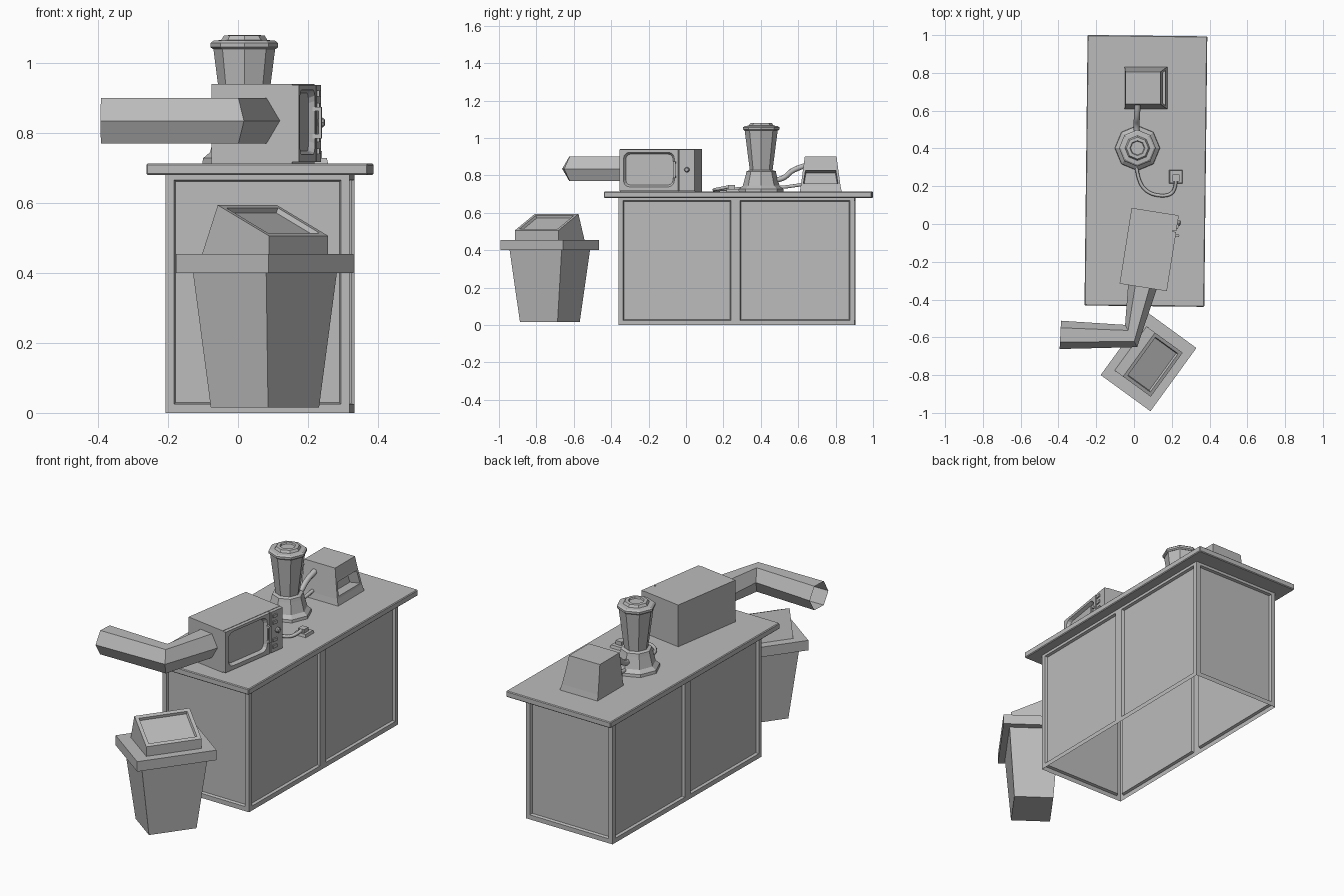
import bpy, bmesh, math
from mathutils import Matrix, Vector

if "Cube" in bpy.data.objects:
    bpy.data.objects.remove(bpy.data.objects["Cube"], do_unlink=True)

grey = bpy.data.materials.new("plain_grey")
grey.use_nodes = True
grey.diffuse_color = (0.5, 0.5, 0.5, 1)
grey.node_tree.nodes["Principled BSDF"].inputs["Base Color"].default_value = (0.5, 0.5, 0.5, 1)


def finish(name, bm, loc=(0, 0, 0), turn=0):
    bmesh.ops.recalc_face_normals(bm, faces=bm.faces)
    mesh = bpy.data.meshes.new(name)
    bm.to_mesh(mesh)
    bm.free()
    mesh.materials.append(grey)
    ob = bpy.data.objects.new(name, mesh)
    ob.location = loc
    ob.rotation_euler.z = math.radians(turn)
    bpy.context.collection.objects.link(ob)
    return ob


def loft(rings, caps=True):
    """Skin a list of equal-length point rings."""
    bm = bmesh.new()
    loops = [[bm.verts.new(p) for p in ring] for ring in rings]
    for a, b in zip(loops, loops[1:]):
        for i in range(len(a)):
            j = (i + 1) % len(a)
            bm.faces.new((a[i], a[j], b[j], b[i]))
    if caps:
        bm.faces.new(loops[0][::-1])
        bm.faces.new(loops[-1])
    return bm


def rect(x0, x1, y0, y1, z):
    return [(x0, y0, z), (x1, y0, z), (x1, y1, z), (x0, y1, z)]


def box(x0, x1, y0, y1, z0, z1):
    return loft([rect(x0, x1, y0, y1, z0), rect(x0, x1, y0, y1, z1)])


def lathe(profile, sides):
    return loft([[(r * math.cos(math.tau * i / sides), r * math.sin(math.tau * i / sides), z)
                  for i in range(sides)] for r, z in profile])


def recess(bm, faces, margin, lip, depth):
    """Sink a panel with a sloped edge into each face."""
    bmesh.ops.recalc_face_normals(bm, faces=bm.faces)
    if margin:
        bmesh.ops.inset_individual(bm, faces=faces, thickness=margin)
    bmesh.ops.inset_individual(bm, faces=faces, thickness=lip, depth=-depth)


def cable(name, points, radius):
    curve = bpy.data.curves.new(name, 'CURVE')
    curve.dimensions = '3D'
    curve.bevel_depth = radius
    curve.bevel_resolution = 1
    curve.resolution_u = 5
    spline = curve.splines.new('NURBS')
    spline.points.add(len(points) - 1)
    for p, co in zip(spline.points, points):
        p.co = (*co, 1)
    spline.order_u = 3
    spline.use_endpoint_u = True
    curve.materials.append(grey)
    ob = bpy.data.objects.new(name, curve)
    bpy.context.collection.objects.link(ob)


# Counter: open-bottomed cabinet with sunk panels, and a worktop
bm = box(-0.263, 0.263, -0.631, 0.631, 0, 0.69)
bmesh.ops.bisect_plane(bm, geom=bm.verts[:] + bm.edges[:] + bm.faces[:],
                       plane_co=(0, -0.005, 0), plane_no=(0, 1, 0))
bm.normal_update()
recess(bm, [f for f in bm.faces if abs(f.normal.z) < 0.5], 0.035, 0.006, 0.014)
floor = [f for f in bm.faces if f.calc_center_median().z < 0.001]
bmesh.ops.delete(bm, geom=floor, context='FACES')
finish("counter_cabinet", bm, (0.063, 0.273, 0), -0.65)

bm = box(-0.317, 0.317, -0.716, 0.716, 0.68, 0.713)
bmesh.ops.bevel(bm, geom=bm.edges[:], offset=0.004, segments=1, affect='EDGES')
finish("worktop", bm, (0.063, 0.281, 0), -0.65)

# Bin: tapered body, rim and wedge-shaped lid with a sunk flap
bin_at, bin_turn = (0.077, -0.728, 0), -36
finish("bin_body", loft([rect(-0.101, 0.101, -0.124, 0.124, 0.015),
                         rect(-0.13, 0.13, -0.173, 0.173, 0.41)]), bin_at, bin_turn)
finish("bin_rim", box(-0.163, 0.163, -0.207, 0.207, 0.4, 0.454), bin_at, bin_turn)
bm = box(-0.119, 0.119, -0.144, 0.144, 0.45, 0.506)
for v in bm.verts:
    if v.co.z > 0.5 and v.co.x < 0:
        v.co.x, v.co.z = -0.062, 0.594
bm.normal_update()
bmesh.ops.recalc_face_normals(bm, faces=bm.faces)
recess(bm, [max(bm.faces, key=lambda f: f.normal.z)], 0.026, 0.006, 0.014)
finish("bin_lid", bm, bin_at, bin_turn)

# Microwave: body, door with a rounded sunk window, controls
oven_at, oven_turn = (0.08, -0.135, 0), -9
finish("microwave_body", box(-0.126, 0.108, -0.203, 0.203, 0.713, 0.94), oven_at, oven_turn)
door = finish("microwave_door", box(0.1, 0.127, -0.203, 0.114, 0.717, 0.938), oven_at, oven_turn)


def rounded(x, half_y, half_z, r):
    pts = []
    for k in range(4):
        for s in range(4):
            a = math.radians(90 * k + 30 * s)
            sy = 1 if k in (0, 3) else -1
            sz = 1 if k < 2 else -1
            pts.append((x, -0.044 + sy * (half_y - r) + r * math.cos(a),
                        0.831 + sz * (half_z - r) + r * math.sin(a)))
    return pts


cutter = finish("window_cutter", loft([rounded(0.11, 0.128, 0.083, 0.028),
                                       rounded(0.135, 0.142, 0.097, 0.034)]), oven_at, oven_turn)
cutter.hide_render = True
cut = door.modifiers.new("window", 'BOOLEAN')
cut.object = cutter
cut.solver = 'EXACT'
bpy.context.view_layer.objects.active = door
bpy.ops.object.modifier_apply(modifier=cut.name)
bpy.data.objects.remove(cutter, do_unlink=True)

finish("control_panel", box(0.1, 0.127, 0.12, 0.203, 0.717, 0.938), oven_at, oven_turn)
for i, z in enumerate((0.74, 0.775, 0.87, 0.905)):
    finish(f"control_button_{i + 1}", box(0.12, 0.134, 0.13, 0.158, z, z + 0.016), oven_at, oven_turn)
bm = lathe([(0.014, 0), (0.014, 0.014), (0.009, 0.02)], 8)
bm.transform(Matrix.Translation((0.124, 0.163, 0.83)) @ Matrix.Rotation(math.pi / 2, 4, 'Y'))
finish("control_knob", bm, oven_at, oven_turn)
finish("door_handle", box(0.138, 0.146, 0.09, 0.102, 0.785, 0.875), oven_at, oven_turn)
for z in (0.785, 0.863):
    finish("handle_mount", box(0.12, 0.14, 0.09, 0.102, z, z + 0.012), oven_at, oven_turn)

# Bent six-sided vent pipe, open at the ends
rings = []
for x, y, ax, ay, half in ((0.045, -0.33, 0.99, -0.16, 0.077),
                           (-0.015, -0.593, 0.48, -0.88, 0.067),
                           (-0.39, -0.587, -0.05, -1, 0.075)):
    side = Vector((ax, ay, 0)).normalized() * half
    rings.append([Vector((x, y, 0.835)) + side * math.cos(k * math.pi / 3)
                  + Vector((0, 0, 0.075 * math.sin(k * math.pi / 3))) for k in range(6)])
finish("vent_pipe", loft(rings, caps=False))

# Food mixer: stepped base, tapered jar and lid, all eight-sided
mixer_at = (0.018, 0.402, 0)
finish("mixer_base", lathe([(0.12, 0.712), (0.118, 0.728), (0.098, 0.745), (0.082, 0.805),
                            (0.078, 0.822), (0.06, 0.828)], 8), mixer_at)
finish("mixer_jar", lathe([(0.06, 0.82), (0.089, 1.046)], 8), mixer_at)
finish("mixer_lid", lathe([(0.09, 1.04), (0.097, 1.046), (0.097, 1.057), (0.088, 1.064),
                           (0.066, 1.066), (0.058, 1.079), (0.04, 1.08), (0.036, 1.072)], 8), mixer_at)

# Dispenser: tapered housing with a sunk mouth on the side
y0, y1 = 0.608, 0.832
bm = bmesh.new()
lower = rect(-0.05, 0.177, y0, y1, 0.713)
sill = rect(-0.049, 0.168, y0 + 0.006, y1 - 0.006, 0.745)
brow = rect(-0.047, 0.15, y0 + 0.019, y1 - 0.019, 0.84)
crown = rect(-0.045, 0.14, y0 + 0.027, y1 - 0.027, 0.9)
bm.free()
bm = loft([lower, sill, brow, crown])
bm.normal_update()
mouth = [f for f in bm.faces if f.normal.x > 0.9 and 0.76 < f.calc_center_median().z < 0.82]
recess(bm, mouth, 0.018, 0.004, 0.06)
finish("dispenser", bm, (0, 0, 0))

# Hoses, power cable and wall socket plate
cable("upper_hose", [(0.018, 0.45, 0.772), (0.012, 0.52, 0.775), (0.016, 0.57, 0.835),
                     (0.02, 0.65, 0.855)], 0.016)
cable("lower_hose", [(0.018, 0.49, 0.735), (0.014, 0.55, 0.738), (0.018, 0.64, 0.755)], 0.01)
cable("power_cable", [(0.013, 0.31, 0.732), (0.02, 0.23, 0.725), (0.075, 0.16, 0.722),
                      (0.17, 0.145, 0.722), (0.22, 0.175, 0.728), (0.222, 0.235, 0.74)], 0.009)
finish("socket_plate", loft([rect(0.186, 0.258, 0.214, 0.286, 0.712),
                             rect(0.19, 0.254, 0.218, 0.282, 0.728)]))
finish("power_plug", box(0.204, 0.24, 0.225, 0.262, 0.72, 0.748))
